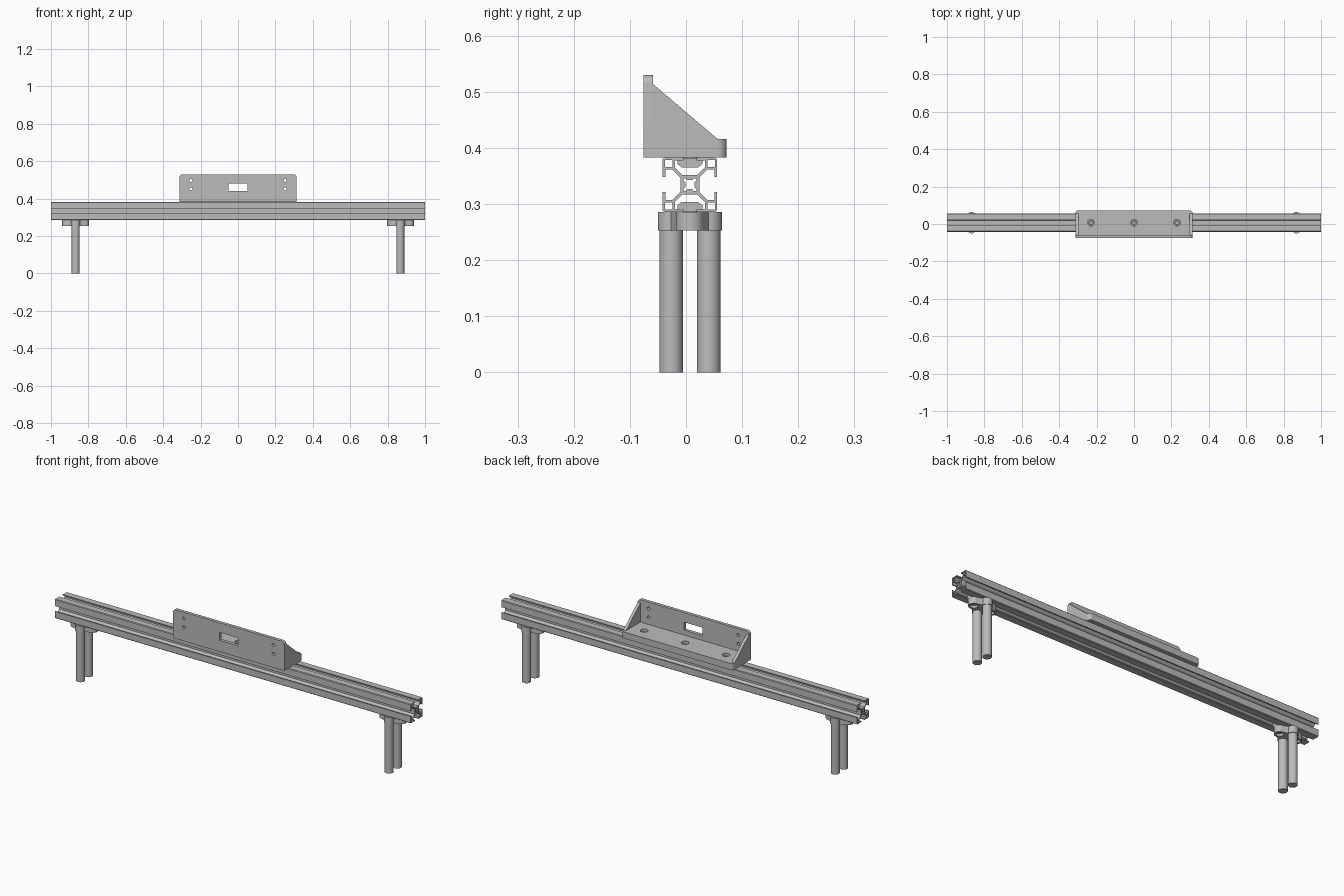
import bpy, bmesh
from math import sin, cos, pi, radians
from mathutils import Matrix, Vector

cube = bpy.data.objects.get("Cube")
if cube:
    bpy.data.objects.remove(cube, do_unlink=True)

metal = bpy.data.materials.new("brushed_grey")
metal.use_nodes = True
GREY = (0.5, 0.5, 0.5, 1)
metal.diffuse_color = GREY
metal.node_tree.nodes["Principled BSDF"].inputs["Base Color"].default_value = GREY

X, Y, Z = Vector((1, 0, 0)), Vector((0, 1, 0)), Vector((0, 0, 1))
FRAMES = {"X": (Y, Z, X), "Y": (X, Z, -Y), "Z": (X, Y, Z)}


def arc(cx, cy, r, a0, a1, n=10):
    angles = [radians(a0 + (a1 - a0) * i / n) for i in range(n + 1)]
    return [(cx + r * cos(a), cy + r * sin(a)) for a in angles]


def circle(cx, cy, r, n=32):
    return arc(cx, cy, r, 0, 360, n)[:-1]


def rect(x0, x1, y0, y1):
    return [(x0, y0), (x1, y0), (x1, y1), (x0, y1)]


def extrude(name, loops, axis, lo, hi, at=(0, 0, 0)):
    """Extrude a filled outline with holes along an axis, from lo to hi."""
    curve = bpy.data.curves.new(name, "CURVE")
    curve.dimensions = "2D"
    curve.fill_mode = "BOTH"
    curve.extrude = (hi - lo) / 2
    for loop in loops:
        spline = curve.splines.new("POLY")
        spline.points.add(len(loop) - 1)
        for point, (u, v) in zip(spline.points, loop):
            point.co = (u, v, 0, 1)
        spline.use_cyclic_u = True
    temp = bpy.data.objects.new(name, curve)
    bpy.context.collection.objects.link(temp)
    bpy.context.view_layer.update()
    graph = bpy.context.evaluated_depsgraph_get()
    mesh = bpy.data.meshes.new_from_object(temp.evaluated_get(graph))
    bpy.data.objects.remove(temp, do_unlink=True)
    bpy.data.curves.remove(curve)

    u, v, w = FRAMES[axis]
    frame = Matrix((u, v, w)).transposed().to_4x4()
    along = Vector([abs(c) for c in w]) * (lo + hi) / 2
    bm = bmesh.new()
    bm.from_mesh(mesh)
    bm.transform(Matrix.Translation(along + Vector(at)) @ frame)
    bmesh.ops.remove_doubles(bm, verts=bm.verts, dist=1e-5)
    bmesh.ops.recalc_face_normals(bm, faces=bm.faces)
    bm.to_mesh(mesh)
    bm.free()
    mesh.materials.clear()
    mesh.materials.append(metal)
    mesh.shade_smooth()
    mesh.set_sharp_from_angle(angle=radians(30))
    mesh.name = name
    obj = bpy.data.objects.new(name, mesh)
    bpy.context.collection.objects.link(obj)
    return obj


def turned(points, quarter):
    a = -quarter * pi / 2
    return [(x * cos(a) - y * sin(a), x * sin(a) + y * cos(a)) for x, y in points]


# Slotted rail: one side of the section, turned four times
RAIL_Y, RAIL_Z, HALF = 0.007, 0.3345, 0.0485
half_side = [(0.013, 0.017), (0.027, 0.031), (0.027, 0.0435),
             (0.0134, 0.0435), (0.0134, HALF), (HALF - 0.003, HALF)]
side = [(-x, y) for x, y in reversed(half_side)] + half_side
bore_side = [(-0.004, 0.008), (0.004, 0.008), (0.0075, 0.0115), (0.0115, 0.0115),
             (0.0115, 0.0075)]
outline, bore, pockets = [], [], []
for q in range(4):
    outline += turned(side, q)
    bore += turned(bore_side, q)
    pockets.append(turned(rect(0.0315, 0.0445, 0.0315, 0.0445), q))
extrude("rail", [outline, bore] + pockets, "X", -1, 1, (0, RAIL_Y, RAIL_Z))

# Slot nuts
half_nut = [(0.015, 0.031), (0.0225, 0.037), (0.0225, 0.043), (0.0125, 0.043),
            (0.0125, 0.048)]
nut = half_nut + [(-x, y) for x, y in reversed(half_nut)]


def slot_nut(name, x, length, up):
    shape = [(u, v * up) for u, v in nut]
    extrude(name, [shape], "X", x - length / 2, x + length / 2, (0, RAIL_Y, RAIL_Z))


def bolt(name, x, z0, z1):
    hexagon = circle(0, 0, 0.0075, 6)
    extrude(name, [circle(0, 0, 0.0145), hexagon], "Z", z0, z1, (x, RAIL_Y, 0))


# Feet: lobed clamp plate with a pair of round legs
right_lobe = arc(0.047, 0, 0.025, -90, 90, 16)
back_lobe = arc(0, 0.0333, 0.024, 0, 180, 16)
lobes = right_lobe + back_lobe
lobes += [(-x, -y) for x, y in lobes]
for label, x in (("left", 0.868), ("right", -0.868)):
    holes = [circle(s * 0.047, 0, 0.0165) for s in (-1, 1)]
    extrude(label + "_clamp_plate", [lobes] + holes, "Z", 0.253, 0.286, (x, RAIL_Y, 0))
    slot_nut(label + "_foot_nut", x, 0.14, -1)
    for s in (-1, 1):
        bolt(label + "_foot_bolt", x + s * 0.047, 0.264, 0.2865)
        extrude(label + "_leg", [circle(0, s * 0.0333, 0.021)], "Z", 0, 0.253,
                (x, RAIL_Y, 0))

# Bracket: upright plate with window and mounting holes
W, BOTTOM, SHELF, TOP = 0.313, 0.383, 0.416, 0.53
FRONT, INNER, BACK = -0.0755, -0.059, 0.0725
R = 0.016
upright = [(-W, BOTTOM), (W, BOTTOM)]
upright += arc(W - R, TOP - R, R, 0, 90) + arc(R - W, TOP - R, R, 90, 180)
cuts = [rect(-0.052, 0.052, 0.441, 0.481)]
cuts += [circle(s * 0.252, z, 0.008, 20) for s in (-1, 1) for z in (0.452, 0.497)]
extrude("bracket_upright", [upright] + cuts, "Y", FRONT, INNER)

# Bracket shelf with bolt holes
shelf = [(-W, INNER), (W, INNER)]
shelf += arc(W - R, BACK - R, R, 0, 90) + arc(R - W, BACK - R, R, 90, 180)
bolt_x = (-0.23, 0, 0.23)
extrude("bracket_shelf", [shelf] + [circle(x, RAIL_Y, 0.018) for x in bolt_x],
        "Z", BOTTOM, SHELF)
for x in bolt_x:
    bolt("bracket_bolt", x, 0.382, 0.404)
    slot_nut("bracket_nut", x, 0.07, 1)

# Bracket gussets
gusset = [(INNER, SHELF), (BACK - R, SHELF), (INNER, TOP - R)]
extrude("left_gusset", [gusset], "X", W - 0.015, W)
extrude("right_gusset", [gusset], "X", -W, 0.015 - W)
